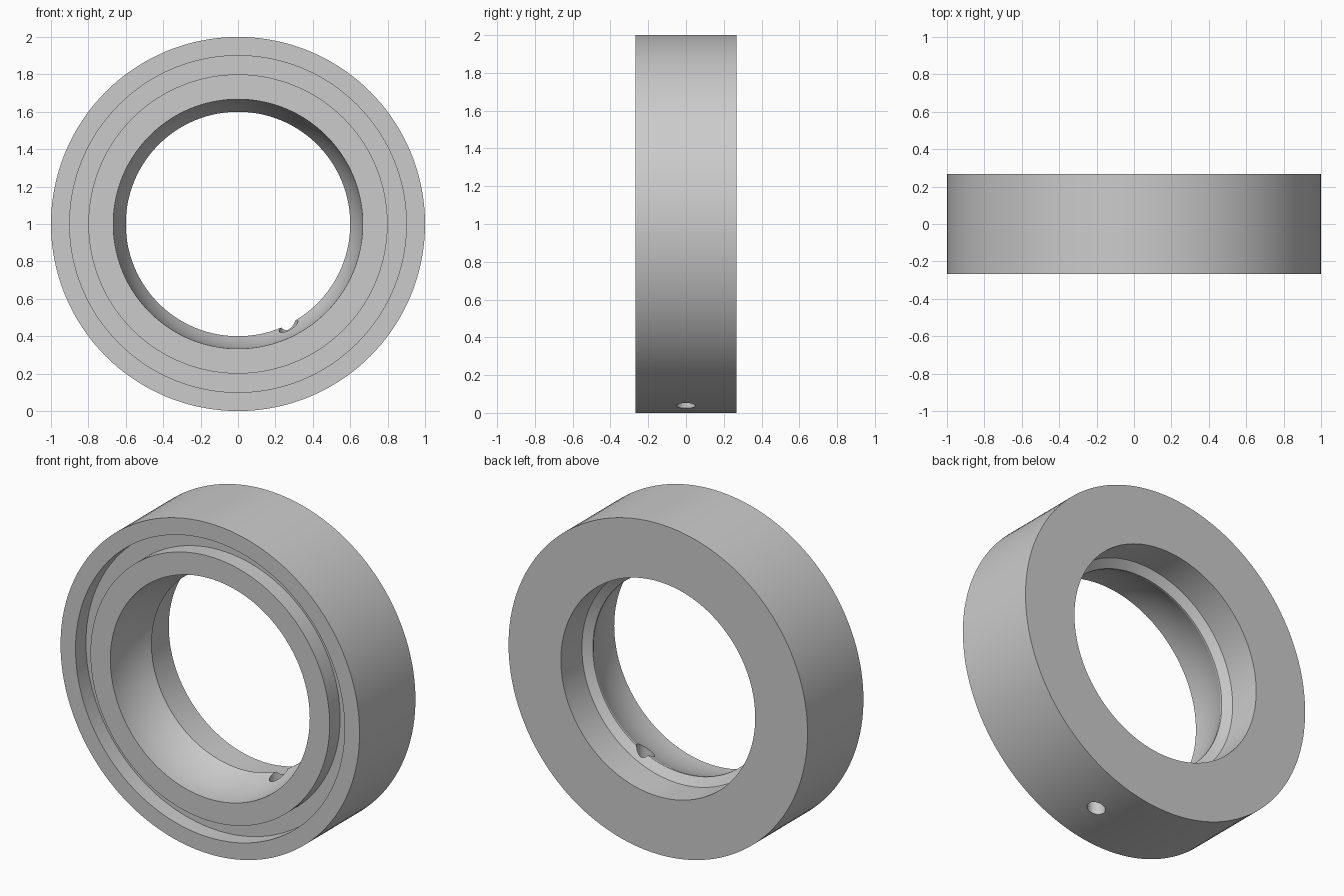
import bpy, bmesh
from math import sqrt, radians, tau
from mathutils import Vector

old = bpy.data.objects.get("Cube")
if old:
    bpy.data.objects.remove(old, do_unlink=True)

HALF = 0.267     # half the ring width
SEAT = 0.667     # radius of the spherical seat, centred on the front plane
THROAT = 0.6
SEGMENTS = 144

steel = bpy.data.materials.new("light grey steel")
steel.use_nodes = True
grey = (0.6, 0.6, 0.6, 1)
steel.diffuse_color = grey
steel.node_tree.nodes["Principled BSDF"].inputs["Base Color"].default_value = grey

# Cross-section as (radius, depth behind the front face): outside and front groove
profile = [(1, 2 * HALF), (1, 0), (0.9, 0), (0.9, 0.1), (0.8, 0.1), (0.8, 0)]
# Spherical seat narrowing to the throat
seat_depth = sqrt(SEAT**2 - THROAT**2)
steps = 14
for i in range(steps + 1):
    d = seat_depth * i / steps
    profile.append((sqrt(SEAT**2 - d * d), d))
# Throat land, bevelled shoulder and rear bore
profile += [(THROAT, 0.3), (0.65, 0.333), (0.65, 2 * HALF)]

# Revolve the section around the ring axis
bm = bmesh.new()
verts = [bm.verts.new((r, d - HALF, 1)) for r, d in profile]
edges = [bm.edges.new((a, b)) for a, b in zip(verts, verts[1:] + verts[:1])]
bmesh.ops.spin(bm, geom=verts + edges, cent=Vector((0, 0, 1)), axis=(0, 1, 0),
               angle=tau, steps=SEGMENTS, use_duplicate=False)
bmesh.ops.remove_doubles(bm, verts=bm.verts, dist=0.0001)
bmesh.ops.recalc_face_normals(bm, faces=bm.faces)
mesh = bpy.data.meshes.new("bearing_ring")
bm.to_mesh(mesh)
bm.free()
mesh.materials.append(steel)
ring = bpy.data.objects.new("bearing_ring", mesh)
bpy.context.collection.objects.link(ring)

# Vertical oil hole drilled through the lower wall
bpy.ops.mesh.primitive_cylinder_add(vertices=32, radius=0.05, depth=0.8, location=(0.27, 0, 0.2))
drill = bpy.context.object
drill.name = "oil_hole_cutter"
drill.hide_render = True
drill.data.materials.append(steel)
cut = ring.modifiers.new("oil_hole", "BOOLEAN")
cut.operation = "DIFFERENCE"
cut.solver = "EXACT"
cut.object = drill

bpy.ops.object.select_all(action="DESELECT")
ring.select_set(True)
bpy.context.view_layer.objects.active = ring
bpy.ops.object.modifier_apply(modifier=cut.name)
bpy.data.objects.remove(drill, do_unlink=True)
bpy.ops.object.shade_smooth_by_angle(angle=radians(22))
